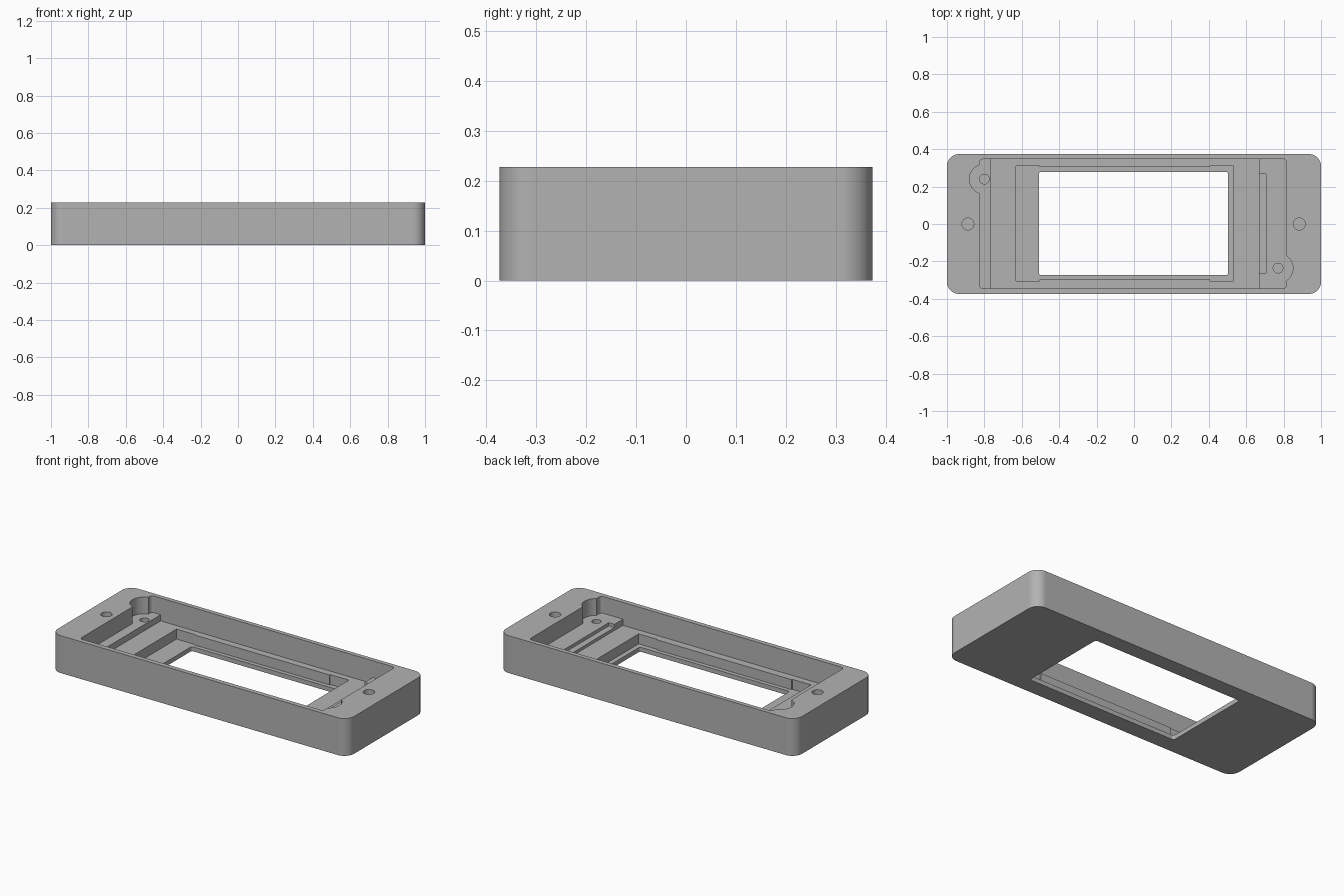
import bpy, bmesh, math

cube = bpy.data.objects.get("Cube")
if cube:
    bpy.data.objects.remove(cube, do_unlink=True)

HEIGHT = 0.228
ABOVE = 0.3

grey = bpy.data.materials.new("plain grey")
grey.use_nodes = True
grey.diffuse_color = (0.45, 0.45, 0.45, 1)
grey.node_tree.nodes["Principled BSDF"].inputs["Base Color"].default_value = grey.diffuse_color


def extrude_outline(name, points, z0, z1):
    bm = bmesh.new()
    face = bm.faces.new([bm.verts.new((x, y, z0)) for x, y in points])
    new = bmesh.ops.extrude_face_region(bm, geom=[face])["geom"]
    bmesh.ops.translate(bm, vec=(0, 0, z1 - z0),
                        verts=[v for v in new if isinstance(v, bmesh.types.BMVert)])
    bmesh.ops.recalc_face_normals(bm, faces=bm.faces)
    mesh = bpy.data.meshes.new(name)
    bm.to_mesh(mesh)
    bm.free()
    mesh.materials.append(grey)
    obj = bpy.data.objects.new(name, mesh)
    bpy.context.collection.objects.link(obj)
    return obj


def block(name, x0, x1, y0, y1, z0, z1=ABOVE, r=0.0, steps=8):
    """Upright box with optional rounded vertical corners."""
    if r == 0:
        points = [(x0, y0), (x1, y0), (x1, y1), (x0, y1)]
    else:
        points = []
        centres = [(x1 - r, y1 - r), (x0 + r, y1 - r), (x0 + r, y0 + r), (x1 - r, y0 + r)]
        for q, (cx, cy) in enumerate(centres):
            for i in range(steps + 1):
                a = (q + i / steps) * math.pi / 2
                points.append((cx + r * math.cos(a), cy + r * math.sin(a)))
    return extrude_outline(name, points, z0, z1)


def disc(name, x, y, r, z0, n=32):
    angles = [math.tau * (i + 0.5) / n for i in range(n)]
    return extrude_outline(name, [(x + r * math.cos(a), y + r * math.sin(a)) for a in angles],
                           z0, ABOVE)


# Outer shell
body = block("housing", -1, 1, -0.374, 0.374, 0, HEIGHT, r=0.065, steps=10)

# Stepped pocket, from the wide upper level down to the window
SHELF, FLOOR, RIM = 0.126, 0.088, 0.027
cutters = [
    block("pocket", -0.826, 0.816, -0.345, 0.347, SHELF, r=0.02, steps=5),
    block("floor_recess", -0.765, 0.667, -0.345, 0.347, FLOOR),
    block("shelf_notch", 0.6, 0.705, -0.262, 0.268, 0.106),
    block("display_recess", -0.632, 0.532, -0.298, 0.304, RIM),
    block("recess_end_left", 0.405, 0.532, -0.304, 0.31, RIM),
    block("recess_end_right", -0.632, -0.505, -0.304, 0.31, RIM),
    block("window", -0.508, 0.503, -0.273, 0.279, -0.1, r=0.012, steps=4),
]

# Screw reliefs with their pilot holes, and the mounting holes in the rim
for x, y in ((-0.80, 0.24), (0.77, -0.236)):
    cutters.append(disc("screw_relief", x, y, 0.08, SHELF, 48))
    cutters.append(disc("pilot_hole", x, y, 0.026, 0.05))
for x in (-0.888, 0.884):
    cutters.append(disc("mounting_hole", x, 0, 0.032, 0.08))

bpy.context.view_layer.objects.active = body
for cutter in cutters:
    cutter.hide_render = True
    mod = body.modifiers.new("cut", "BOOLEAN")
    mod.operation = "DIFFERENCE"
    mod.solver = "EXACT"
    mod.object = cutter
    bpy.ops.object.modifier_apply(modifier=mod.name)
    bpy.data.objects.remove(cutter, do_unlink=True)

# Smooth the curved walls, keep the machined edges crisp
bpy.ops.object.select_all(action="DESELECT")
body.select_set(True)
bpy.ops.object.shade_smooth_by_angle(angle=math.radians(30))
weighted = body.modifiers.new("weighted normals", "WEIGHTED_NORMAL")
weighted.keep_sharp = True
